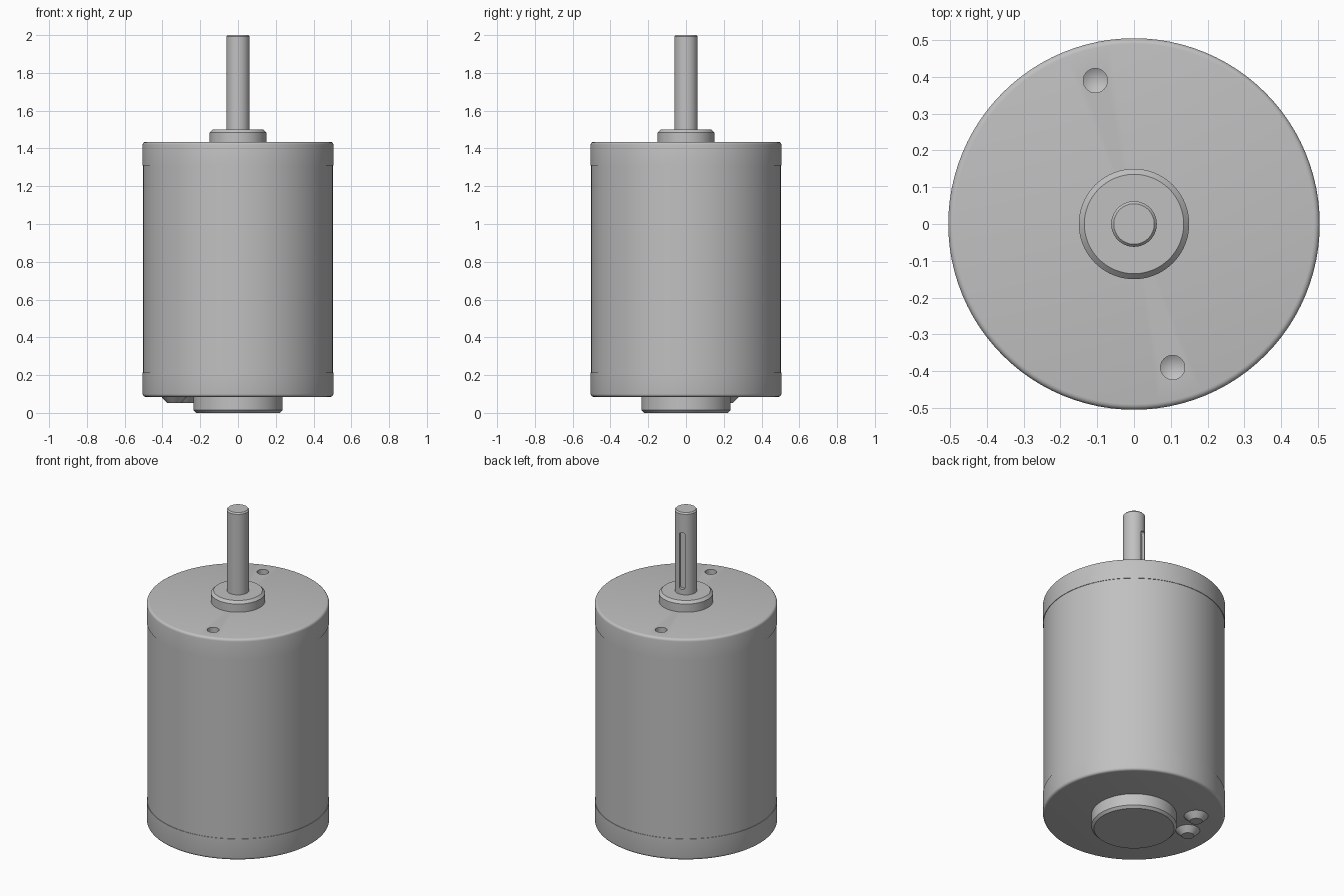
import bpy, bmesh, math
from mathutils import Matrix, Vector

if "Cube" in bpy.data.objects:
    bpy.data.objects.remove(bpy.data.objects["Cube"])

steel = bpy.data.materials.new("brushed grey metal")
steel.use_nodes = True
GREY = (0.53, 0.53, 0.53, 1)
steel.diffuse_color = GREY
steel.node_tree.nodes["Principled BSDF"].inputs["Base Color"].default_value = GREY


def add_object(name, bm, location=(0, 0, 0)):
    bmesh.ops.recalc_face_normals(bm, faces=bm.faces)
    mesh = bpy.data.meshes.new(name)
    bm.to_mesh(mesh)
    bm.free()
    mesh.materials.append(steel)
    obj = bpy.data.objects.new(name, mesh)
    obj.location = location
    bpy.context.collection.objects.link(obj)
    return obj


def lathe(name, profile, steps=96, location=(0, 0, 0)):
    """Turn an (r, z) profile about the z axis."""
    bm = bmesh.new()
    verts = [bm.verts.new((r, 0, z)) for r, z in profile]
    edges = [bm.edges.new(pair) for pair in zip(verts, verts[1:])]
    bmesh.ops.spin(bm, geom=verts + edges, axis=(0, 0, 1), cent=(0, 0, 0),
                   angle=math.tau, steps=steps, use_merge=True)
    bmesh.ops.remove_doubles(bm, verts=bm.verts, dist=1e-5)
    return add_object(name, bm, location)


def rounded(r, z, size, start, steps=4):
    """Quarter-circle profile points around a corner centre."""
    angles = [start + math.pi / 2 * i / steps for i in range(steps + 1)]
    return [(r + size * math.cos(a), z + size * math.sin(a)) for a in angles]


def cut(target, cutter):
    cutter.hide_render = True
    mod = target.modifiers.new("cut", 'BOOLEAN')
    mod.operation = 'DIFFERENCE'
    mod.solver = 'EXACT'
    mod.object = cutter
    bpy.context.view_layer.objects.active = target
    bpy.ops.object.modifier_apply(modifier=mod.name)
    bpy.data.objects.remove(cutter)


# Housing: end caps with rounded rims and a barely recessed sleeve between
R, BOTTOM, TOP, RIM = 0.505, 0.085, 1.435, 0.015
housing = lathe("motor_housing",
                [(0, BOTTOM)]
                + rounded(R - RIM, BOTTOM + RIM, RIM, -math.pi / 2)
                + [(R, 0.215), (R - 0.003, 0.215), (R - 0.003, 1.31), (R, 1.31)]
                + rounded(R - RIM, TOP - RIM, RIM, 0)
                + [(0, TOP)])

# Two drilled mounting holes with conical ends, opposite each other
HOLE = Vector((-0.105, 0.39, TOP))
for side in (1, -1):
    drill = lathe("hole_cutter",
                  [(0, -0.12), (0.033, -0.1), (0.033, 0.05), (0, 0.05)], 32,
                  (HOLE.x * side, HOLE.y * side, TOP))
    cut(housing, drill)

# Bearing collar on top and bearing boss below, both chamfered
collar = lathe("front_bearing_collar",
               [(0, TOP - 0.02), (0.15, TOP - 0.02), (0.15, 1.485), (0.135, 1.5), (0, 1.5)])
boss = lathe("rear_bearing_boss",
             [(0, 0), (0.222, 0), (0.236, 0.014), (0.236, BOTTOM + 0.02), (0, BOTTOM + 0.02)])

# Output shaft with a chamfered tip
SHAFT = 0.062
shaft = lathe("output_shaft",
              [(0, 1.48), (SHAFT, 1.48), (SHAFT, 1.992), (SHAFT - 0.007, 2), (0, 2)], 64)

# Round-ended keyway, in line with the mounting holes
bm = bmesh.new()
half, low, high = 0.018, 1.53, 1.88
outline = []
for centre, start in ((high - half, 0), (low + half, math.pi)):
    for i in range(13):
        a = start + math.pi * i / 12
        outline.append(bm.verts.new((0.04, half * math.cos(a), centre + half * math.sin(a))))
face = bm.faces.new(outline)
grown = bmesh.ops.extrude_face_region(bm, geom=[face], use_keep_orig=True)["geom"]
bmesh.ops.translate(bm, vec=(0.06, 0, 0),
                    verts=[g for g in grown if isinstance(g, bmesh.types.BMVert)])
bm.transform(Matrix.Rotation(math.atan2(HOLE.y, HOLE.x), 4, 'Z'))
cut(shaft, add_object("keyway_cutter", bm))

# Two tapered terminals beside the rear boss
terminals = []
for name, degrees in (("terminal_a", 142), ("terminal_b", 170)):
    a = math.radians(degrees)
    terminals.append(lathe(name,
                           [(0, 0.052), (0.035, 0.052), (0.067, BOTTOM), (0.067, BOTTOM + 0.01),
                            (0, BOTTOM + 0.01)], 32,
                           (0.344 * math.cos(a), 0.344 * math.sin(a), 0)))

# Smooth the turned walls, keep the machined edges crisp
bpy.ops.object.select_all(action='DESELECT')
for obj in [housing, collar, boss, shaft] + terminals:
    obj.select_set(True)
bpy.context.view_layer.objects.active = housing
bpy.ops.object.shade_smooth_by_angle(angle=math.radians(30))
